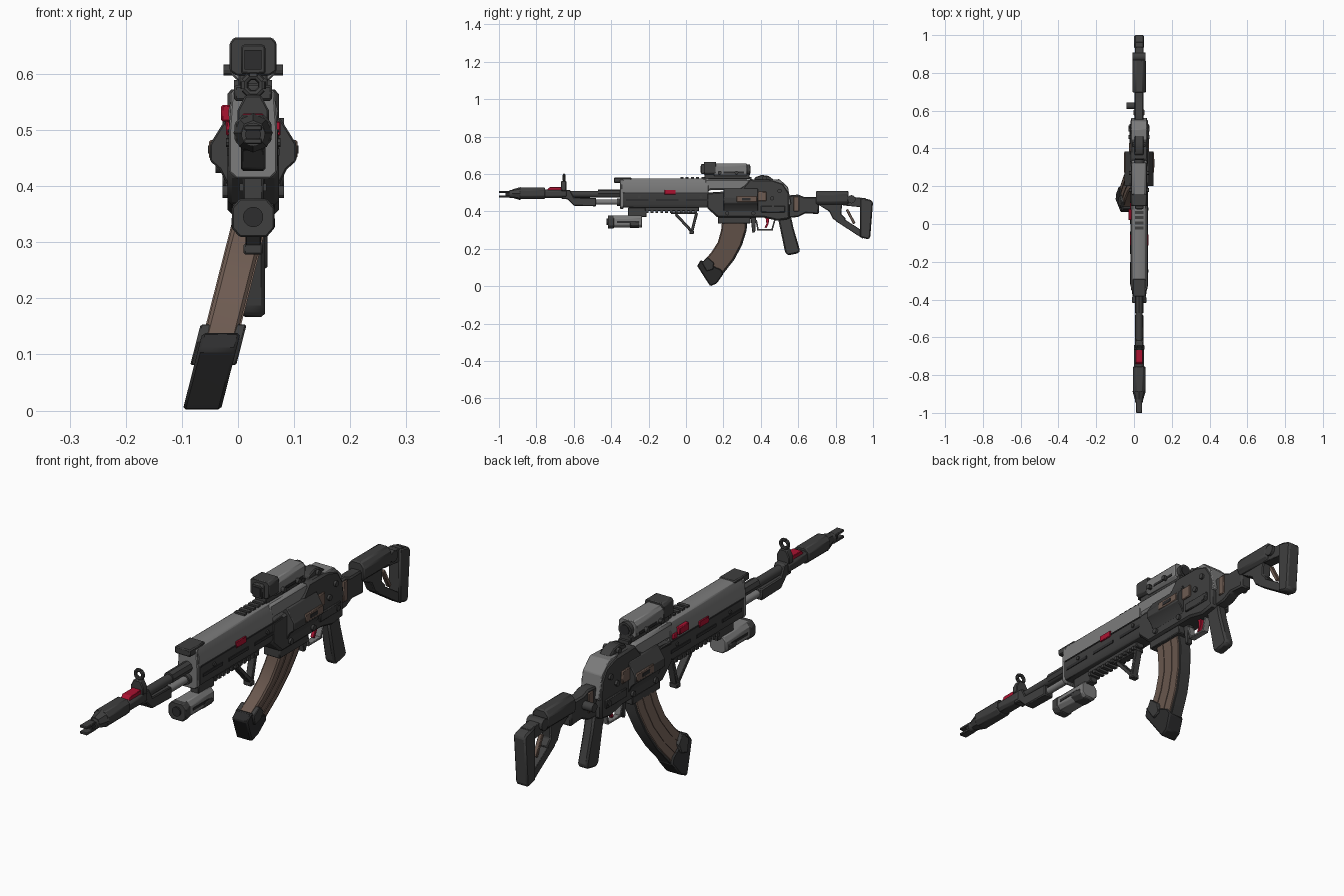
import bpy, bmesh, math
from mathutils import Vector, Matrix

CX = 0.027  # centre plane of the rifle body (the magazine leans off it)

def material(name, r, g, b):
    m = bpy.data.materials.new(name)
    m.diffuse_color = (r, g, b, 1)
    return m

DARK = material("dark_grey", 0.05, 0.05, 0.05)
BLACK = material("near_black", 0.027, 0.027, 0.028)
LIGHT = material("light_grey", 0.2, 0.2, 0.2)
BROWN = material("brown", 0.155, 0.105, 0.083)
RED = material("red", 0.4, 0.006, 0.03)

def finish(name, bm, mat, bevel=0.0):
    bmesh.ops.recalc_face_normals(bm, faces=bm.faces)
    me = bpy.data.meshes.new(name)
    bm.to_mesh(me)
    bm.free()
    me.materials.append(mat)
    ob = bpy.data.objects.new(name, me)
    bpy.context.collection.objects.link(ob)
    if bevel:
        mod = ob.modifiers.new("bevel", 'BEVEL')
        mod.width, mod.segments, mod.limit_method = bevel, 1, 'ANGLE'
    return ob

def extrude(name, pts, axis, a, b, mat, bevel=0.004):
    """Profile (y,z) along x, or (x,z) along y, from a to b."""
    bm = bmesh.new()
    put = (lambda p, t: (t, p[0], p[1])) if axis == 'X' else (lambda p, t: (p[0], t, p[1]))
    n = len(pts)
    A = [bm.verts.new(put(p, a)) for p in pts]
    B = [bm.verts.new(put(p, b)) for p in pts]
    bm.faces.new(A)
    bm.faces.new(B)
    for i in range(n):
        j = (i + 1) % n
        bm.faces.new((A[i], A[j], B[j], B[i]))
    return finish(name, bm, mat, bevel)

def side(name, pts, half, mat, bevel=0.004):
    return extrude(name, pts, 'X', CX - half, CX + half, mat, bevel)

def section(name, right, y0, y1, mat, bevel=0.003):
    """Half section (offset from centre, z), mirrored, run along y."""
    pts = [(CX + x, z) for x, z in right] + [(CX - x, z) for x, z in reversed(right)]
    return extrude(name, pts, 'Y', y0, y1, mat, bevel)

def box(name, x, y, z, mat, bevel=0.003):
    return extrude(name, [(y[0], z[0]), (y[1], z[0]), (y[1], z[1]), (y[0], z[1])], 'X', x[0], x[1], mat, bevel)

def mid(half):
    return (CX - half, CX + half)

def tube(name, p, q, r, mat, r2=None, n=20):
    p, q = Vector(p), Vector(q)
    d = q - p
    bm = bmesh.new()
    rot = d.to_track_quat('Z', 'Y').to_matrix().to_4x4()
    bmesh.ops.create_cone(bm, cap_ends=True, segments=n, radius1=r, radius2=r2 or r, depth=d.length,
                          matrix=Matrix.Translation((p + q) / 2) @ rot)
    return finish(name, bm, mat)

def along(name, y0, y1, z, r, mat, r2=None, n=20):
    return tube(name, (CX, y0, z), (CX, y1, z), r, mat, r2, n)

def bar(name, p, q, w, half, mat):
    p, q = Vector(p), Vector(q)
    d = (q - p).normalized()
    o = Vector((-d.y, d.x)) * w / 2
    return side(name, [p + o, q + o, q - o, p - o], half, mat, 0.002)

# muzzle and barrel
for s in (-1, 1):
    box("muzzle_prong", mid(0.016), (-1.0, -0.94), (0.492 + s * 0.012 - 0.005, 0.492 + s * 0.012 + 0.005), DARK, 0.002)
along("muzzle_neck", -0.965, -0.92, 0.492, 0.014, BLACK)
along("muzzle_collar", -0.945, -0.925, 0.492, 0.021, DARK)
along("suppressor_nose", -0.93, -0.885, 0.495, 0.022, DARK, 0.035, 8)
section("suppressor", [(0.018, 0.466), (0.033, 0.481), (0.033, 0.512), (0.018, 0.528)], -0.89, -0.755, DARK)
section("suppressor_rear", [(0.016, 0.472), (0.027, 0.482), (0.027, 0.507), (0.016, 0.517)], -0.76, -0.64, DARK)
side("red_marker", [(-0.745, 0.512), (-0.73, 0.529), (-0.665, 0.529), (-0.665, 0.512)], 0.019, RED, 0.002)
along("barrel", -0.66, -0.3, 0.492, 0.018, DARK)
along("barrel_sleeve", -0.47, -0.34, 0.496, 0.022, DARK, n=8)
# front sight
side("gas_block", [(-0.665, 0.465), (-0.635, 0.465), (-0.6, 0.43), (-0.48, 0.427), (-0.48, 0.472),
                   (-0.6, 0.475), (-0.62, 0.515), (-0.665, 0.515)], 0.022, DARK)
section("front_sight_post", [(0.028, 0.51), (0.028, 0.535), (0.014, 0.562)], -0.668, -0.64, DARK)
for i in range(8):
    a, b = (2 * math.pi * k / 8 + math.pi / 8 for k in (i, i + 1))
    tube("front_sight_ring", (CX + 0.017 * math.cos(a), -0.652, 0.58 + 0.017 * math.sin(a)),
         (CX + 0.017 * math.cos(b), -0.652, 0.58 + 0.017 * math.sin(b)), 0.007, DARK, n=8)
# gas piston
along("piston", -0.49, -0.33, 0.45, 0.014, LIGHT)
along("piston_collar", -0.37, -0.335, 0.45, 0.02, DARK)

# handguard
section("lower_handguard", [(0.036, 0.42), (0.044, 0.436), (0.044, 0.502)], -0.34, 0.18, DARK)
section("handguard_front_plate", [(0.03, 0.413), (0.043, 0.425), (0.043, 0.5), (0.038, 0.57)], -0.352, -0.335, LIGHT)
section("upper_handguard", [(0.042, 0.497), (0.044, 0.535), (0.034, 0.572), (0.025, 0.577)], -0.345, 0.12, LIGHT)
side("upper_handguard_tail", [(0.1, 0.499), (0.13, 0.513), (0.29, 0.513), (0.355, 0.553), (0.33, 0.573), (0.1, 0.573)],
     0.041, LIGHT, 0.008)
side("handguard_front_cap", [(-0.385, 0.552), (-0.385, 0.58), (-0.29, 0.58), (-0.29, 0.57), (-0.35, 0.552)], 0.034, DARK)
for s in (-1, 1):
    x = CX + s * 0.044
    for y in (-0.32, -0.16, 0.0):
        box("handguard_slot", (x - 0.003, x + 0.003), (y, y + 0.12), (0.455, 0.467), BLACK, 0)
    box("handguard_seam", (x - 0.002, x + 0.002), (-0.33, 0.12), (0.496, 0.501), BLACK, 0)
    box("red_side_tab", (x - 0.004, x + 0.005), (-0.115, -0.055), (0.49, 0.515), RED, 0.002)
    for y in (-0.25, 0.08):
        tube("handguard_pin", (x - 0.004, y, 0.478), (x + 0.005, y, 0.478), 0.008, DARK, n=8)
box("red_left_latch", (-0.03, -0.012), (0.02, 0.08), (0.515, 0.545), RED)
box("red_left_latch_foot", (-0.022, -0.012), (0.08, 0.11), (0.505, 0.527), RED)
# top and bottom rails
box("bottom_rail", mid(0.02), (-0.22, 0.07), (0.402, 0.425), DARK)
for i in range(11):
    y = -0.215 + i * 0.026
    box("bottom_rail_tooth", mid(0.024), (y, y + 0.014), (0.391, 0.405), DARK, 0)
for i in range(14):
    y = -0.03 + i * 0.028
    box("top_rail_tooth", mid(0.022), (y, y + 0.016), (0.57, 0.584), DARK, 0)

# weapon light under the handguard
box("light_mount", mid(0.018), (-0.31, -0.21), (0.37, 0.42), DARK)
section("light_body", [(0.022, 0.313), (0.036, 0.327), (0.036, 0.362), (0.022, 0.378)], -0.40, -0.235, LIGHT)
section("light_bezel", [(0.024, 0.309), (0.038, 0.325), (0.038, 0.362), (0.024, 0.378)], -0.418, -0.385, DARK)
section("light_tail", [(0.02, 0.311), (0.039, 0.325), (0.039, 0.345), (0.02, 0.35)], -0.30, -0.25, DARK)
along("light_lens", -0.424, -0.41, 0.345, 0.018, BLACK)
box("light_grip_band", mid(0.038), (-0.37, -0.27), (0.339, 0.349), BLACK, 0)
# folding foregrip
for p, q in (((-0.055, 0.385), (0.035, 0.288)), ((0.03, 0.285), (0.057, 0.392)), ((-0.08, 0.393), (0.06, 0.393))):
    bar("foregrip_strut", p, q, 0.015, 0.014, DARK)
box("foregrip_foot", mid(0.017), (0.018, 0.042), (0.278, 0.298), DARK)

# receiver
side("receiver", [(0.11, 0.42), (0.17, 0.366), (0.42, 0.366), (0.49, 0.35), (0.555, 0.36), (0.552, 0.5), (0.52, 0.55),
                  (0.46, 0.57), (0.34, 0.572), (0.29, 0.512), (0.11, 0.5)], 0.046, DARK, 0.008)
section("receiver_bulge", [(0.045, 0.40), (0.06, 0.43), (0.077, 0.445), (0.077, 0.475), (0.047, 0.523)], 0.2, 0.385, DARK)
box("bolt_plate", mid(0.079), (0.27, 0.38), (0.449, 0.482), BROWN)
box("bolt_tail", mid(0.053), (0.37, 0.43), (0.455, 0.505), BROWN)
box("bolt_window", mid(0.0805), (0.30, 0.345), (0.458, 0.472), BLACK, 0)
box("selector_plate", mid(0.052), (0.40, 0.53), (0.395, 0.43), DARK)
for y, z in ((0.22, 0.39), (0.36, 0.39), (0.46, 0.47), (0.51, 0.41), (0.50, 0.51)):
    tube("receiver_pin", (CX - 0.055, y, z), (CX + 0.055, y, z), 0.011, DARK, n=12)
side("receiver_rear_cap", [(0.44, 0.57), (0.5, 0.572), (0.545, 0.53), (0.562, 0.44), (0.548, 0.43), (0.53, 0.5), (0.49, 0.545)],
     0.042, LIGHT, 0.003)
side("rear_sight", [(0.36, 0.56), (0.37, 0.583), (0.405, 0.595), (0.44, 0.59), (0.475, 0.565)], 0.024, DARK)
tube("rear_sight_knob", (CX - 0.034, 0.42, 0.578), (CX + 0.034, 0.42, 0.578), 0.011, DARK, n=12)
box("magazine_well", mid(0.036), (0.17, 0.345), (0.335, 0.38), DARK)
side("magazine_catch", [(0.345, 0.37), (0.375, 0.37), (0.37, 0.29), (0.355, 0.285)], 0.012, DARK, 0.002)

# trigger group
for p, q in (((0.375, 0.355), (0.385, 0.303)), ((0.38, 0.302), (0.465, 0.302)), ((0.46, 0.302), (0.475, 0.355))):
    bar("trigger_guard", p, q, 0.008, 0.014, LIGHT)
side("trigger", [(0.425, 0.37), (0.445, 0.37), (0.442, 0.335), (0.43, 0.31), (0.42, 0.315), (0.43, 0.335)], 0.007, RED, 0.001)
# pistol grip
side("pistol_grip", [(0.49, 0.37), (0.562, 0.37), (0.575, 0.31), (0.61, 0.19), (0.60, 0.176), (0.545, 0.165), (0.53, 0.18), (0.505, 0.3)],
     0.021, DARK, 0.007)

# magazine: curved profile, sheared sideways so it leans to -x
front = [(0.195, 0.37), (0.188, 0.3), (0.17, 0.235), (0.135, 0.18), (0.085, 0.125)]
back = [(0.325, 0.37), (0.32, 0.3), (0.295, 0.22), (0.255, 0.145), (0.195, 0.068)]

def lean(ob):
    for v in ob.data.vertices:
        v.co.x += 0.255 * (v.co.z - 0.36)
    return ob

lean(side("magazine", front + back[::-1], 0.029, BROWN, 0.006))
lean(side("magazine_spine", [(y - 0.014, z + 0.004) for y, z in back] + [(y + 0.004, z - 0.002) for y, z in back[::-1]], 0.026, DARK, 0.002))
for k in (0.3, 0.66):
    rib = [(f[0] + (b[0] - f[0]) * k, f[1] + (b[1] - f[1]) * k) for f, b in zip(front, back)]
    lean(side("magazine_rib", [(y - 0.003, z) for y, z in rib] + [(y + 0.003, z) for y, z in rib[::-1]], 0.0315, BROWN, 0))
lean(side("magazine_base", [(0.06, 0.108), (0.078, 0.14), (0.19, 0.088), (0.2, 0.066), (0.165, 0.015), (0.13, 0.0), (0.115, 0.022)],
          0.034, BLACK, 0.005))
lean(side("magazine_base_clip", [(0.085, 0.125), (0.115, 0.155), (0.15, 0.125), (0.145, 0.09), (0.11, 0.08)], 0.041, DARK, 0.003))

# stock
side("stock_hinge", [(0.545, 0.365), (0.545, 0.485), (0.6, 0.49), (0.63, 0.478), (0.71, 0.478), (0.71, 0.385), (0.64, 0.39), (0.6, 0.37)],
     0.024, DARK, 0.006)
box("stock_hinge_plate", mid(0.029), (0.575, 0.605), (0.4, 0.48), BROWN)
tube("sling_stud", (-0.04, 0.625, 0.44), (CX, 0.625, 0.44), 0.017, DARK)
section("stock_cheek", [(0.022, 0.435), (0.036, 0.45), (0.036, 0.49), (0.02, 0.51)], 0.695, 0.868, DARK, 0.005)
side("stock_neck", [(0.7, 0.44), (0.765, 0.40), (0.785, 0.36), (0.825, 0.335), (0.855, 0.36), (0.83, 0.385), (0.835, 0.44)], 0.02, DARK)
bar("stock_lower_strut", (0.81, 0.362), (0.955, 0.268), 0.034, 0.02, DARK)
bar("stock_upper_strut", (0.84, 0.457), (0.96, 0.445), 0.05, 0.022, DARK)
bar("stock_inner_rod", (0.86, 0.41), (0.9, 0.335), 0.014, 0.008, BROWN)
side("butt_pad", [(0.93, 0.475), (0.985, 0.462), (1.0, 0.45), (0.985, 0.26), (0.975, 0.25), (0.93, 0.262)], 0.026, DARK, 0.006)
tube("stock_pivot", (CX - 0.034, 0.885, 0.465), (CX + 0.034, 0.885, 0.465), 0.022, DARK, n=12)

# scope
box("scope_base", mid(0.026), (0.1, 0.34), (0.574, 0.6), DARK)
section("scope_body", [(0.028, 0.588), (0.04, 0.6), (0.04, 0.643), (0.028, 0.656)], 0.15, 0.325, LIGHT, 0.003)
section("scope_hood", [(0.03, 0.597), (0.042, 0.605), (0.042, 0.655), (0.034, 0.665)], 0.095, 0.16, DARK, 0.003)
section("scope_front_frame", [(0.022, 0.6), (0.022, 0.648), (0.017, 0.653)], 0.08, 0.1, DARK)
box("scope_front_lens", mid(0.015), (0.077, 0.082), (0.608, 0.643), BLACK, 0)
along("scope_eyepiece", 0.32, 0.342, 0.622, 0.028, DARK)
along("scope_rear_lens", 0.34, 0.345, 0.622, 0.02, BLACK)
box("scope_side_strip", mid(0.042), (0.2, 0.31), (0.602, 0.612), BLACK, 0)
for y in (0.18, 0.27):
    tube("scope_knob", (CX - 0.053, y, 0.607), (CX + 0.053, y, 0.607), 0.01, DARK, n=12)

bpy.ops.object.select_all(action='SELECT')
bpy.context.view_layer.objects.active = bpy.context.selected_objects[0]
bpy.ops.object.shade_smooth_by_angle(angle=math.radians(30))
